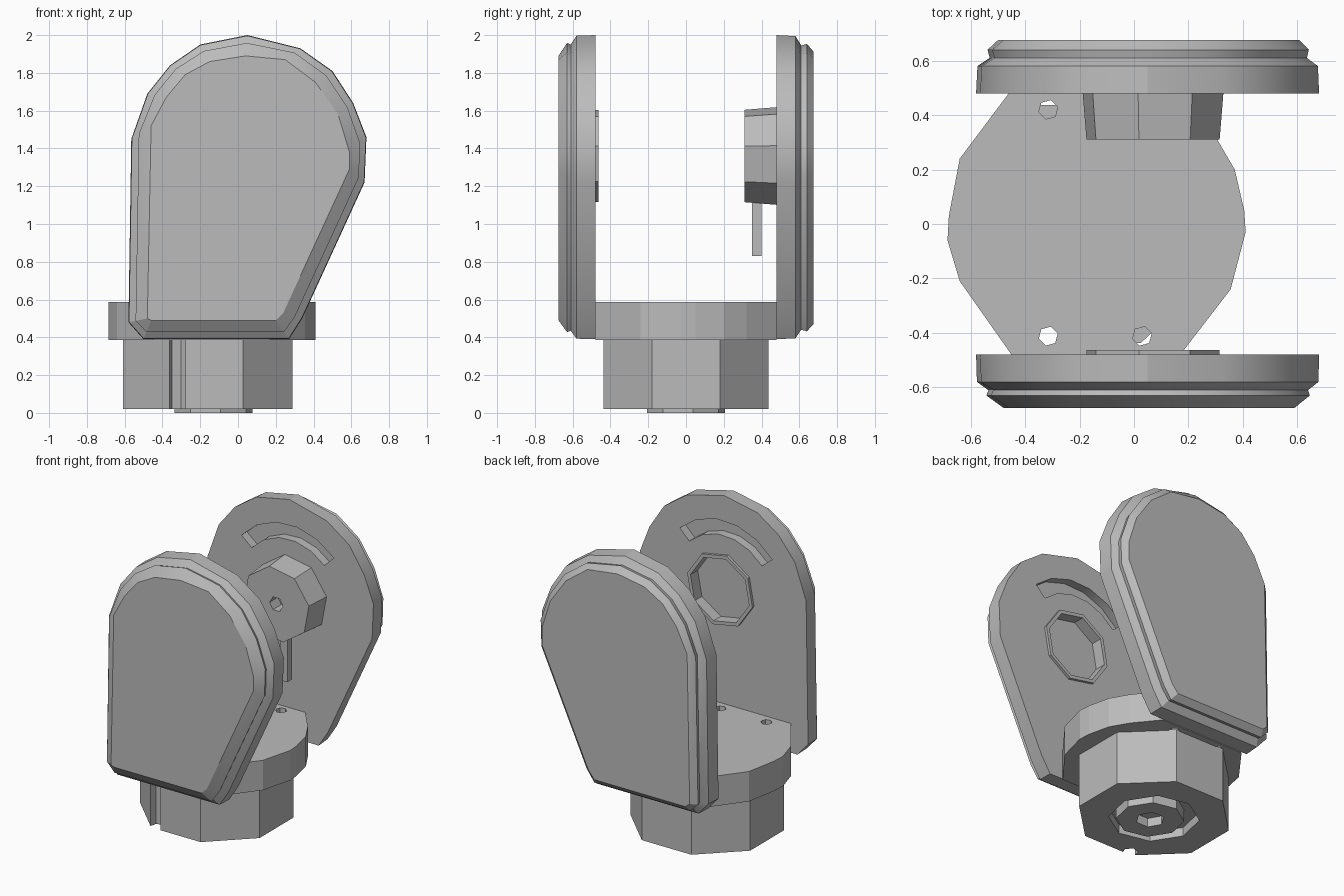
import bpy, bmesh, math
from mathutils import Vector

if "Cube" in bpy.data.objects:
    bpy.data.objects.remove(bpy.data.objects["Cube"], do_unlink=True)

GREY = (0.5, 0.5, 0.5, 1)
mat = bpy.data.materials.new("plain grey")
mat.use_nodes = True
mat.diffuse_color = GREY
mat.node_tree.nodes["Principled BSDF"].inputs["Base Color"].default_value = GREY


def loft(name, rings):
    """Closed solid through rings that share the same point count."""
    bm = bmesh.new()
    loops = [[bm.verts.new(p) for p in ring] for ring in rings]
    n = len(loops[0])
    for a, b in zip(loops, loops[1:]):
        for i in range(n):
            j = (i + 1) % n
            bm.faces.new((a[i], a[j], b[j], b[i]))
    bm.faces.new(loops[0])
    bm.faces.new(loops[-1])
    bmesh.ops.recalc_face_normals(bm, faces=bm.faces)
    mesh = bpy.data.meshes.new(name)
    bm.to_mesh(mesh)
    bm.free()
    ob = bpy.data.objects.new(name, mesh)
    bpy.context.collection.objects.link(ob)
    mesh.materials.append(mat)
    return ob


def along_y(outline, y):
    return [(x, y, z) for x, z in outline]


def along_z(outline, z):
    return [(x, y, z) for x, y in outline]


def polygon(cx, cy, r, sides, turn=0):
    return [(cx + r * math.cos(math.radians(turn) + math.tau * i / sides),
             cy + r * math.sin(math.radians(turn) + math.tau * i / sides))
            for i in range(sides)]


def select(ob):
    bpy.ops.object.select_all(action='DESELECT')
    ob.select_set(True)
    bpy.context.view_layer.objects.active = ob


def cut(ob, cutter):
    cutter.hide_render = True
    mod = ob.modifiers.new("cut", 'BOOLEAN')
    mod.operation = 'DIFFERENCE'
    mod.solver = 'EXACT'
    mod.object = cutter
    select(ob)
    bpy.ops.object.modifier_apply(modifier=mod.name)
    bpy.data.objects.remove(cutter, do_unlink=True)


# Side plates: rim outline blends into a smaller cover outline
RIM = [(-.58, .48), (-.50, .39), (.27, .39), (.34, .50), (.67, 1.22), (.68, 1.46),
       (.61, 1.64), (.50, 1.81), (.33, 1.93), (.05, 2.0), (-.20, 1.95),
       (-.36, 1.84), (-.48, 1.69), (-.565, 1.45)]
COVER = [(-.48, .50), (-.46, .49), (.20, .49), (.24, .53), (.59, 1.29), (.59, 1.38),
         (.53, 1.58), (.41, 1.75), (.25, 1.87), (.04, 1.89), (-.15, 1.86),
         (-.28, 1.79), (-.38, 1.67), (-.46, 1.52)]
PIVOT = (.07, 1.36)


def blend(t):
    return [tuple(Vector(a).lerp(Vector(b), t)) for a, b in zip(RIM, COVER)]


def arc_slot():
    outer = [(PIVOT[0] - .02 + .47 * math.cos(math.radians(a)),
              PIVOT[1] + .47 * math.sin(math.radians(a))) for a in range(45, 141, 19)]
    inner = [(PIVOT[0] - .02 + .37 * math.cos(math.radians(a)),
              PIVOT[1] + .37 * math.sin(math.radians(a))) for a in range(140, 44, -19)]
    return outer + inner


def plate(name, side, steps):
    ob = loft(name, [along_y(blend(t), side * y) for y, t in steps])
    slot = arc_slot()
    cut(ob, loft("slot_cutter", [along_y(slot, side * .4), along_y(slot, side * .54)]))
    return ob


front_plate = plate("front_plate", -1, [(.48, 0), (.58, .03), (.61, .45), (.63, .38), (.675, 1)])
back_plate = plate("back_plate", 1, [(.48, 0), (.58, .05), (.61, .5), (.64, .42), (.675, .8)])

# Octagonal socket with a thin raised lip on the front plate
lip = loft("socket_lip", [along_y(polygon(*PIVOT, .25, 8, 12), y) for y in (-.50, -.462)])
for ob in (front_plate, lip):
    hole = polygon(*PIVOT, .225, 8, 12)
    cut(ob, loft("socket_cutter", [along_y(hole, -.54), along_y(hole, -.40)]))

# Hub with a small centre hole on the back plate
hub = loft("hub", [along_y(polygon(*PIVOT, r, 8, 12), y) for r, y in ((.25, .31), (.265, .49))])
bore = polygon(*PIVOT, .05, 6)
cut(hub, loft("bore_cutter", [along_y(bore, .25), along_y(bore, .40)]))

# Pin hanging from the hub
pin_side = polygon(.10, .375, .035, 4, 45)
pin = loft("hub_pin", [along_z(pin_side, .83), along_z(pin_side, 1.15)])

# Base disc trimmed flat where it meets the plates
DISC = [(-.685, -.06), (-.64, -.21), (-.45, -.48), (.17, -.48), (.355, -.24), (.41, -.03),
        (.405, .05), (.37, .20), (.30, .32), (.17, .48), (-.46, .48), (-.64, .24), (-.68, .03)]
base = loft("base_disc", [along_z(DISC, .385), along_z(DISC, .588)])

# Octagonal nut under the base
CENTRE = (-.16, 0)
nut = loft("base_nut", [along_z([(x, y * .975) for x, y in polygon(*CENTRE, .485, 8, 22.5)], z)
                        for z in (.02, .39)])
ring = polygon(*CENTRE, .28, 8, 10)
cut(nut, loft("recess_cutter", [along_z(ring, -.1), along_z(ring, .08)]))

# Boss in the nut recess
boss = loft("nut_boss", [along_z(polygon(CENTRE[0] + .03, 0, .21, 8, 10), z) for z in (0, .10)])
bore = polygon(CENTRE[0] + .03, 0, .09, 6)
cut(boss, loft("boss_cutter", [along_z(bore, -.1), along_z(bore, .06)]))

# Screw holes, one of which notches the nut
for x in (-.315, .03):
    for y in (-.412, .42):
        hole = polygon(x, y, .036, 6, 15)
        cut(base, loft("screw_cutter", [along_z(hole, .3), along_z(hole, .7)]))
notch = polygon(-.315, -.412, .05, 6, 15)
cut(nut, loft("notch_cutter", [along_z(notch, -.1), along_z(notch, .5)]))

# Soften only the shallow angles of the plate rims
for ob in (front_plate, back_plate):
    select(ob)
    bpy.ops.object.shade_smooth_by_angle(angle=math.radians(25))
